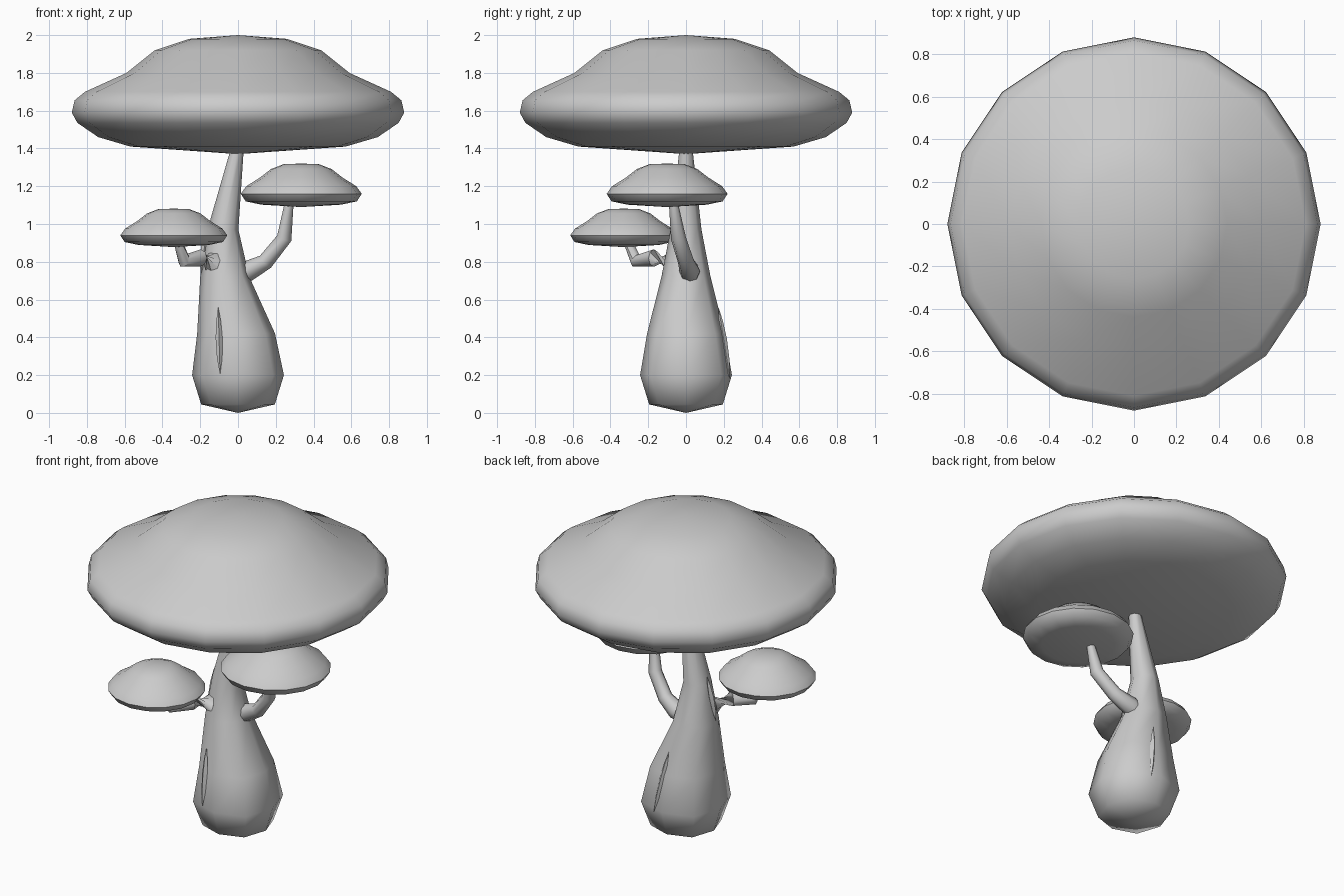
import bpy, bmesh, math
from mathutils import Vector

if "Cube" in bpy.data.objects:
    bpy.data.objects.remove(bpy.data.objects["Cube"])


def loft(name, rings, angle=50):
    """Skin rings of points; a one-point ring makes a pole."""
    bm = bmesh.new()
    vr = [[bm.verts.new(p) for p in r] for r in rings]
    for a, b in zip(vr, vr[1:]):
        n = max(len(a), len(b))
        for i in range(n):
            j = (i + 1) % n
            quad = [a[i % len(a)], a[j % len(a)], b[j % len(b)], b[i % len(b)]]
            bm.faces.new(list(dict.fromkeys(quad)))
    for end in (vr[0], vr[-1]):
        if len(end) > 2:
            bm.faces.new(end)
    bmesh.ops.recalc_face_normals(bm, faces=bm.faces)
    me = bpy.data.meshes.new(name)
    bm.to_mesh(me)
    bm.free()
    ob = bpy.data.objects.new(name, me)
    bpy.context.collection.objects.link(ob)
    bpy.ops.object.select_all(action='DESELECT')
    ob.select_set(True)
    bpy.context.view_layer.objects.active = ob
    bpy.ops.object.shade_smooth_by_angle(angle=math.radians(angle))
    return ob


def ring(center, r, n, square=1.0, u=Vector((1, 0, 0)), v=Vector((0, 1, 0))):
    c = Vector(center)
    if r == 0:
        return [c]
    pts = []
    for i in range(n):
        a = math.tau * i / n
        k = r * (square if i % 2 else 1.0)
        pts.append(c + (u * math.cos(a) + v * math.sin(a)) * k)
    return pts


def tube(name, path, n=8, angle=50):
    """Tapered tube along (x, y, z, radius) points."""
    pts = [Vector(p[:3]) for p in path]
    rings = []
    for i, p in enumerate(path):
        t = (pts[min(i + 1, len(pts) - 1)] - pts[max(i - 1, 0)]).normalized()
        side = Vector((0, 1, 0)) if abs(t.y) < 0.8 else Vector((1, 0, 0))
        u = side.cross(t).normalized()
        rings.append(ring(pts[i], p[3], n, 1.0, u, t.cross(u)))
    return loft(name, rings, angle)


def cap(name, x, y, profile):
    return loft(name, [ring((x, y, z), r, 16) for r, z in profile])


# Large cap
cap("large_cap", 0, 0, [
    (0, 1.37), (0.57, 1.41), (0.74, 1.46), (0.85, 1.535), (0.88, 1.59),
    (0.865, 1.655), (0.81, 1.70), (0.59, 1.80), (0.44, 1.92), (0.26, 1.98), (0, 2.0)])

# Two small caps share one profile (radius 1, rim at z = 0)
small = [(0, -0.22), (0.66, -0.18), (0.92, -0.125), (1, 0), (0.91, 0.125),
         (0.68, 0.27), (0.50, 0.41), (0.29, 0.49), (0, 0.50)]
for name, x, y, z, s in (("right_small_cap", 0.335, -0.10, 1.16, 0.32),
                         ("left_small_cap", -0.34, -0.33, 0.94, 0.283)):
    cap(name, x, y, [(r * s, z + h * s) for r, h in small])

# Bulbous, slightly squared stem that leans as it rises: (x, z, radius, squareness)
stem = [(0, 0, 0, 1), (0, 0.045, 0.195, 1.06), (0, 0.2, 0.243, 1.08), (-0.01, 0.42, 0.206, 1.06),
        (-0.07, 0.72, 0.13, 1.03), (-0.08, 0.97, 0.082, 1), (0, 1.42, 0.032, 1)]
loft("stem", [ring((x, 0, z), r, 8, q) for x, z, r, q in stem], 60)

# Side branches carrying the small caps
tube("right_branch", [(-0.02, 0.02, 0.72, 0.045), (0.05, 0.02, 0.75, 0.055),
                      (0.145, 0, 0.80, 0.043), (0.245, -0.04, 0.925, 0.04),
                      (0.272, -0.068, 1.12, 0.023)])
tube("left_branch", [(-0.10, -0.03, 0.79, 0.045), (-0.14, -0.08, 0.80, 0.055),
                     (-0.20, -0.17, 0.82, 0.046), (-0.285, -0.265, 0.805, 0.036),
                     (-0.315, -0.305, 0.90, 0.024)])

# Thin leaf-shaped ridges lying on the stem: lower and upper end points
ridges = {
    "front_ridge": ((-0.095, -0.222, 0.20), (-0.105, -0.165, 0.56)),
    "back_ridge": ((0.065, 0.232, 0.18), (0.0, 0.172, 0.56)),
    "left_ridge": ((-0.198, -0.02, 0.73), (-0.158, 0.015, 1.02)),
}
for name, (a, b) in ridges.items():
    a, b = Vector(a), Vector(b)
    path = [(*a.lerp(b, t), r) for t, r in
            ((0, 0), (0.25, 0.014), (0.55, 0.018), (0.8, 0.012), (1, 0))]
    tube(name, path, 4, 30)
